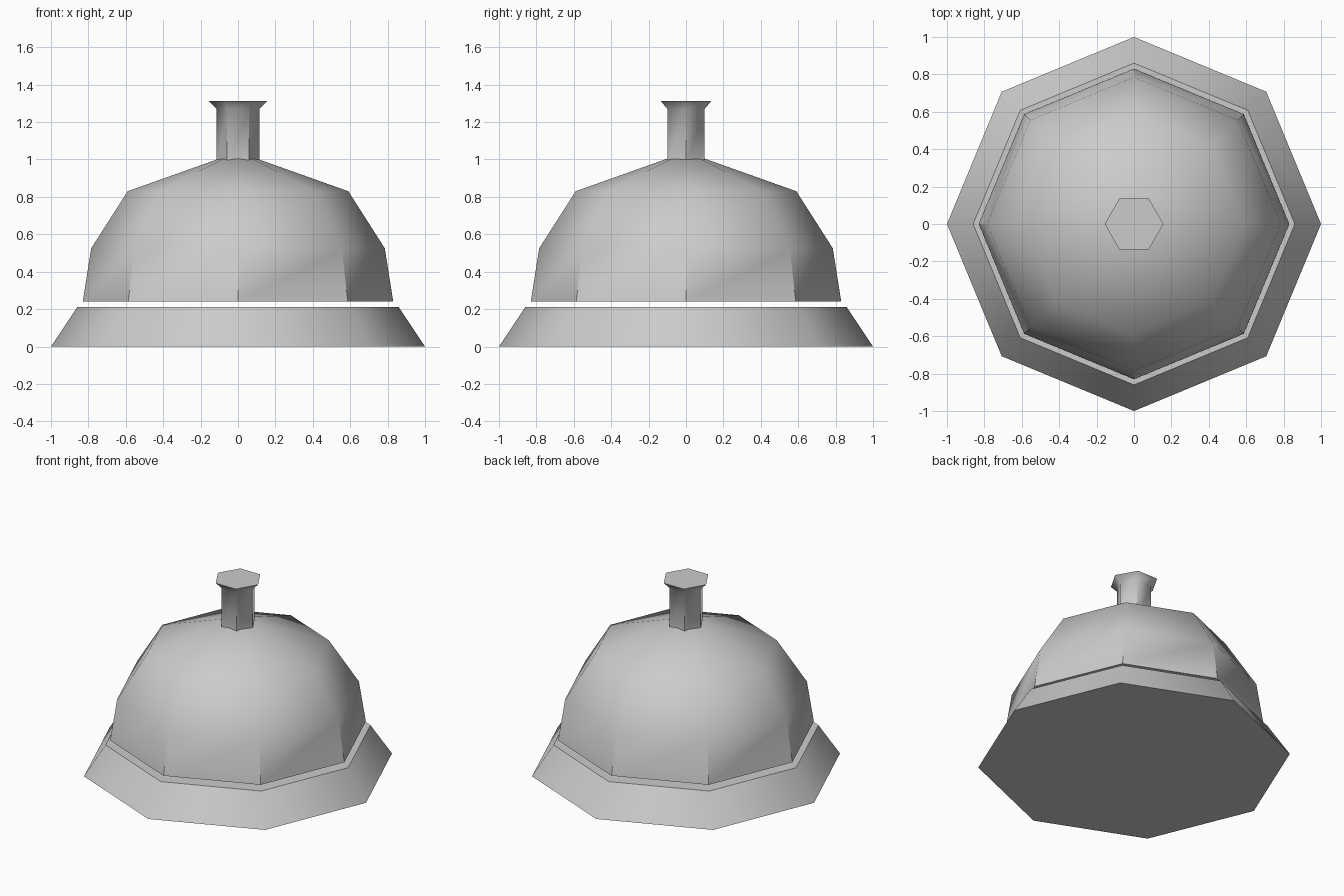
import bpy, bmesh
from math import cos, sin, pi, radians

cube = bpy.data.objects.get("Cube")
if cube:
    bpy.data.objects.remove(cube)

metal = bpy.data.materials.new("light grey metal")
metal.use_nodes = True
grey = (0.6, 0.6, 0.6, 1)
metal.diffuse_color = grey
metal.node_tree.nodes["Principled BSDF"].inputs["Base Color"].default_value = grey


def lathe(name, sides, profile, smooth_angle):
    """Stack of rings from (radius, height) pairs; radius 0 closes to a point."""
    bm = bmesh.new()
    rings = []
    for r, z in profile:
        n = sides if r else 1
        rings.append([bm.verts.new((r * cos(2 * pi * i / sides),
                                    r * sin(2 * pi * i / sides), z)) for i in range(n)])
    for low, high in zip(rings, rings[1:]):
        for i in range(sides):
            j = (i + 1) % sides
            top = [high[j], high[i]] if len(high) > 1 else [high[0]]
            bm.faces.new([low[i], low[j]] + top)
    bm.faces.new(rings[0][::-1])
    if len(rings[-1]) > 1:
        bm.faces.new(rings[-1])
    mesh = bpy.data.meshes.new(name)
    bm.to_mesh(mesh)
    bm.free()
    mesh.materials.append(metal)
    obj = bpy.data.objects.new(name, mesh)
    bpy.context.collection.objects.link(obj)
    bpy.ops.object.select_all(action="DESELECT")
    obj.select_set(True)
    bpy.context.view_layer.objects.active = obj
    bpy.ops.object.shade_smooth_by_angle(angle=radians(smooth_angle))
    return obj


# Sloped octagonal foot
lathe("base", 8, [(1, 0), (0.86, 0.21)], 40)
# Faceted dome floating just above the foot
lathe("bell_dome", 8, [(0.83, 0.24), (0.785, 0.525), (0.59, 0.83), (0, 1.04)], 40)
# Hexagonal push button with a flared top
lathe("push_button", 6, [(0.115, 0.97), (0.115, 1.27), (0.157, 1.313)], 50)
